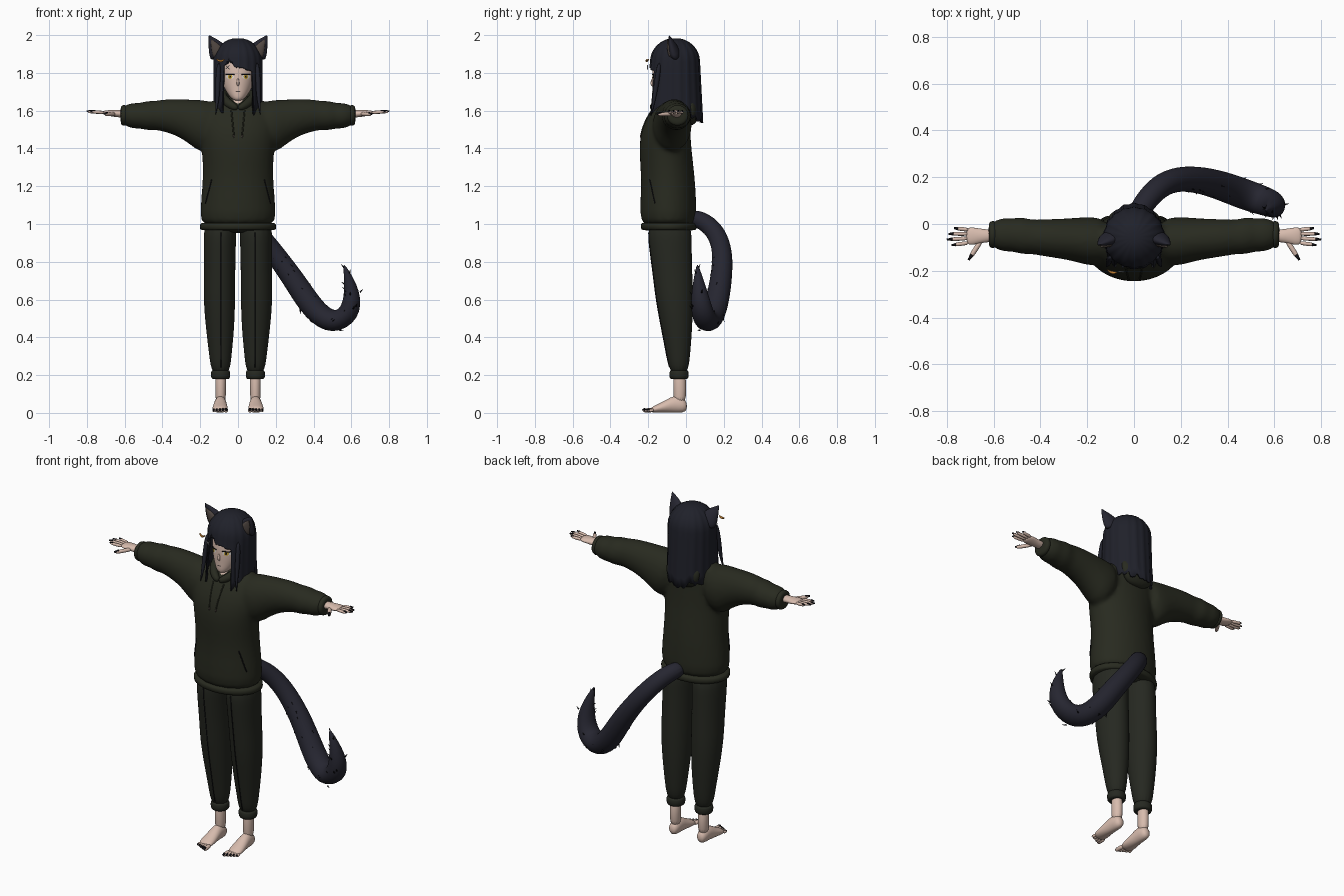
import bpy, bmesh, math, random
from mathutils import Vector as V
from mathutils.bvhtree import BVHTree

random.seed(4)
if "Cube" in bpy.data.objects:
    bpy.data.objects.remove(bpy.data.objects["Cube"])


def material(name, *rgb):
    m = bpy.data.materials.new(name)
    m.use_nodes = True
    m.diffuse_color = (*rgb, 1)
    m.node_tree.nodes["Principled BSDF"].inputs["Base Color"].default_value = (*rgb, 1)
    return m


olive = material("olive cloth", .021, .023, .014)
trouser = material("dark olive cloth", .019, .021, .015)
hair_mat = material("blue black hair", .014, .015, .023)
fur = material("dark blue fur", .019, .019, .03)
skin_mat = material("pale skin", .68, .5, .42)
inner = material("brown grey inner ear", .09, .07, .06)
gold = material("gold iris", .6, .38, .04)
orange = material("orange clip", .5, .2, .03)
black = material("black", .006, .006, .008)
white = material("white", .75, .73, .7)


def ring(c, u, v, n=16):
    steps = [math.tau * i / n for i in range(n)]
    return [c + u * math.cos(t) + v * math.sin(t) for t in steps]


def loft(axis, rows, s=1):
    """Elliptic sections along an axis; each row is position, two centre values, two radii."""
    out = []
    for p, a, b, ru, rv in rows:
        if axis == "x":
            out.append(ring(V((p * s, a, b)), V((0, ru, 0)), V((0, 0, rv))))
        elif axis == "y":
            out.append(ring(V((a * s, p, b)), V((ru, 0, 0)), V((0, 0, rv))))
        else:
            out.append(ring(V((a * s, b, p)), V((ru, 0, 0)), V((0, rv, 0))))
    return out


def sweep(pts, radii, n=10):
    """Round sections following a path."""
    pts = [V(p) for p in pts]
    out, u = [], None
    for i, p in enumerate(pts):
        t = (pts[min(i + 1, len(pts) - 1)] - pts[max(i - 1, 0)]).normalized()
        if u is None:
            u = t.orthogonal()
        u = (u - t * u.dot(t)).normalized()
        out.append(ring(p, u * radii[i], t.cross(u) * radii[i], n))
    return out


def skin(name, tubes, mat, subdiv=1, caps=True):
    """One mesh object from any number of ring stacks."""
    bm = bmesh.new()
    for rings in tubes:
        vs = [[bm.verts.new(p) for p in r] for r in rings]
        n = len(vs[0])
        for a, b in zip(vs, vs[1:]):
            for i in range(n):
                bm.faces.new((a[i], a[(i + 1) % n], b[(i + 1) % n], b[i]))
        bm.faces.new(vs[0])
        if caps:
            bm.faces.new(vs[-1])
    bmesh.ops.recalc_face_normals(bm, faces=bm.faces)
    me = bpy.data.meshes.new(name)
    bm.to_mesh(me)
    bm.free()
    me.shade_smooth()
    me.materials.append(mat)
    ob = bpy.data.objects.new(name, me)
    bpy.context.collection.objects.link(ob)
    if subdiv:
        m = ob.modifiers.new("Subdivision", "SUBSURF")
        m.levels = m.render_levels = subdiv
    return ob


def front_of(ob):
    """Function that drops a point onto the front of an object."""
    tree = BVHTree.FromObject(ob, bpy.context.evaluated_depsgraph_get())

    def put(x, z, lift=.002):
        hit = tree.ray_cast(V((x, -2, z)), V((0, 1, 0)))[0]
        return V((x, (hit.y if hit is not None else -.15) - lift, z))
    return put


def line(name, put, a, b, r, mat, n=12):
    pts = [put(*(V(a).lerp(V(b), i / n))) for i in range(n + 1)]
    return skin(name, [sweep(pts, [r] * (n + 1), 6)], mat, 0)


def decal(name, put, x, z, rx, rz, mat, lift):
    outline = [V((x + rx * k * math.cos(t), z + rz * k * math.sin(t)))
               for k in (.5, 1) for t in [math.tau * i / 16 for i in range(16)]]
    pts = [put(p.x, p.y, lift) for p in outline]
    return skin(name, [[pts[:16], pts[16:]]], mat, 0, caps=False)


def digit(a, b, r):
    a, b = V(a), V(b)
    finger = sweep([a, a.lerp(b, .5), a.lerp(b, .85), b], [r, r, r * .9, r * .4], 8)
    up = V((0, 0, r * .55))
    nail = sweep([a.lerp(b, .78) + up, a.lerp(b, 1.04) + up * .5], [r * .6, r * .45], 6)
    return finger, nail


# Hoodie: body and both sleeves fused into one soft cloth surface
torso = loft("z", [(.975, 0, -.09, .2, .145), (1.05, 0, -.094, .208, .155), (1.2, 0, -.093, .193, .147),
                   (1.3, 0, -.1, .19, .144), (1.4, 0, -.11, .197, .142), (1.48, 0, -.108, .21, .135),
                   (1.55, 0, -.098, .21, .12), (1.62, 0, -.075, .18, .1), (1.66, 0, -.065, .13, .07),
                   (1.68, 0, -.06, .07, .05)])
sleeve = [(.1, -.075, 1.54, .1, .11), (.19, -.075, 1.51, .11, .15), (.25, -.067, 1.54, .095, .122),
          (.33, -.062, 1.567, .086, .097), (.4, -.058, 1.575, .08, .087), (.44, -.055, 1.575, .074, .077),
          (.48, -.05, 1.574, .084, .082), (.52, -.047, 1.573, .07, .067), (.56, -.046, 1.573, .077, .072),
          (.585, -.045, 1.575, .062, .058), (.615, -.045, 1.575, .058, .055)]
hoodie = skin("hoodie", [torso, loft("x", sleeve), loft("x", sleeve, -1)], olive)
remesh = hoodie.modifiers.new("Fuse", "REMESH")
remesh.mode, remesh.voxel_size, remesh.use_smooth_shade = "VOXEL", .012, True
soft = hoodie.modifiers.new("Soften", "SMOOTH")
soft.factor, soft.iterations = .5, 6
skin("hoodie_hem", [loft("z", [(.965, 0, -.09, .198, .143), (.97, 0, -.09, .207, .151),
                               (1, 0, -.091, .209, .154), (1.01, 0, -.091, .2, .147)])], olive)
collar = [(0, -.185, 1.61), (.05, -.16, 1.635), (.085, -.1, 1.67), (.085, -.03, 1.68), (0, .02, 1.67)]
collar += [(-x, y, z) for x, y, z in collar[-2::-1]]
skin("hood_collar", [sweep(collar, [.018, .024, .028, .035, .04, .035, .028, .024, .018])], olive, 2)
skin("hood_back", [loft("z", [(1.52, 0, .02, .05, .02), (1.56, 0, .03, .1, .04), (1.62, 0, .03, .115, .045),
                              (1.68, 0, .01, .09, .04)])], olive, 2)
on_hoodie = front_of(hoodie)

# Trousers, with a small seat that joins the legs under the hem
leg = [(1.03, .092, -.088, .09, .12), (.9, .097, -.083, .087, .115), (.75, .097, -.071, .084, .106),
       (.6, .099, -.06, .086, .1), (.45, .095, -.048, .077, .083), (.3, .093, -.039, .06, .062),
       (.2, .092, -.037, .048, .047)]
skin("trouser_seat", [loft("z", [(.95, 0, -.088, .12, .09), (.98, 0, -.088, .18, .12),
                                 (1.08, 0, -.09, .18, .13)])], trouser)

# Neck and head
skin("neck", [loft("z", [(1.58, 0, -.115, .05, .06), (1.62, 0, -.11, .05, .06), (1.65, 0, -.09, .045, .052),
                         (1.74, 0, -.075, .042, .045)])], skin_mat)
face = skin("face", [loft("z", [(1.652, 0, -.15, .018, .018), (1.67, 0, -.127, .043, .053),
                                (1.71, 0, -.1, .07, .08), (1.75, 0, -.085, .086, .097), (1.8, 0, -.075, .094, .106),
                                (1.86, 0, -.065, .096, .11), (1.92, 0, -.06, .075, .085),
                                (1.95, 0, -.06, .04, .05)])], skin_mat, 2)
on_face = front_of(face)
skin("nose", [sweep([on_face(0, 1.775, -.004), on_face(0, 1.745, .006), on_face(0, 1.73, -.004)],
                    [.004, .009, .006])], skin_mat)
decal("mouth", on_face, 0, 1.702, .014, .003, inner, .002)

# Hair: a dome flowing into a curtain with jagged ends, short over the face
COLUMNS = 72


def hair_end(a):
    jag = random.uniform(0, .035)
    if abs(a) < 37:
        return 1.82 - a * .0005 + .03 * math.exp(-((a + 20) / 7) ** 2) + jag * .4
    return (1.57 if abs(a) < 60 else 1.57 - .04 * (abs(a) - 60) / 120) + jag


angles = [i * 360 / COLUMNS - 180 for i in range(COLUMNS)]
ends = [hair_end(a) for a in angles]


def hair_point(a, end, r, z, drop):
    t = math.radians(a)
    r *= 1 + .018 * math.cos(t * 18)
    flare = 1 + drop * (.3 if abs(a) < 90 else .12)
    return V((.13 * r * math.sin(t), -.058 - .13 * r * math.cos(t) * flare, z))


rows = []
for k in range(1, 9):
    phi = math.radians(k * 11.25)
    rows.append([hair_point(a, e, math.sin(phi), 1.86 + .125 * math.cos(phi), 0) for a, e in zip(angles, ends)])
for k in range(1, 7):
    rows.append([hair_point(a, e, 1, z, (1.86 - z) / .3) for a, e in zip(angles, ends)
                 for z in [1.86 + (e - 1.86) * k / 6]])
hair = skin("hair", [rows], hair_mat, 0, caps=False)
thick = hair.modifiers.new("Thickness", "SOLIDIFY")
thick.thickness, thick.offset = .01, -1

# Clip and pins in the fringe
skin("hair_clip", [sweep([(-.115, -.195, 1.875), (-.1, -.207, 1.862), (-.085, -.209, 1.862), (-.07, -.207, 1.874)],
                         [.002, .007, .007, .002])], orange)
skin("hair_pins", [sweep([(-.065, -.203, 1.84), (-.045, -.205, 1.82)], [.002] * 2, 6),
                   sweep([(-.045, -.205, 1.84), (-.065, -.203, 1.82)], [.002] * 2, 6)], white, 0)


def ear_rings(s, size, shift):
    base, tip = V((.097 * s, -.055 + shift, 1.89)), V((.154 * s, -.09 + shift, 1.999))
    out = []
    for t, k in ((0, 1), (.3, .9), (.65, .52), (.9, .16), (1, .03)):
        c = base.lerp(tip, t * size ** .5)
        out.append(ring(c, V((.044 * s, 0, -.036)) * k * size, V((0, .032, 0)) * k * size))
    return out


# Parts that come in pairs
for s, side in ((1, "left_"), (-1, "right_")):
    skin(side + "ear", [ear_rings(s, 1, 0)], fur)
    skin(side + "ear_inside", [ear_rings(s, .66, -.017)], inner)
    # Eye
    x = .042 * s
    decal(side + "eye_white", on_face, x, 1.78, .021, .012, white, .002)
    decal(side + "iris", on_face, x, 1.78, .012, .012, gold, .004)
    decal(side + "pupil", on_face, x, 1.78, .004, .007, black, .006)
    line(side + "lash", on_face, (x - .022, 1.791), (x + .022, 1.791), .003, black, 6)
    # Face-framing lock
    skin(side + "front_lock", [sweep([(.1 * s, -.14, 1.86), (.108 * s, -.155, 1.75), (.108 * s, -.17, 1.66),
                                      (.12 * s, -.185, 1.57)], [.012, .015, .011, .001])], hair_mat)
    # Hoodie details
    line(side + "pocket_slit", on_hoodie, (.14 * s, 1.235), (.172 * s, 1.11), .003, black)
    line(side + "drawstring", on_hoodie, (.035 * s, 1.6), (.022 * s, 1.47), .004, olive)
    line(side + "drawstring_tip", on_hoodie, (.022 * s, 1.47), (.021 * s, 1.457), .004, inner, 2)
    skin(side + "sleeve_cuff", [loft("x", [(.59, -.045, 1.575, .053, .05), (.597, -.045, 1.575, .06, .057),
                                           (.618, -.045, 1.575, .058, .055), (.622, -.045, 1.577, .04, .035)], s)],
         olive)
    # Trouser leg
    trouser_leg = skin(side + "trouser_leg", [loft("z", leg, s)], trouser, 2)
    line(side + "trouser_seam", front_of(trouser_leg), (.09 * s, .955), (.09 * s, .24), .0025, black)
    skin(side + "trouser_cuff", [loft("z", [(.178, .092, -.037, .044, .044), (.183, .092, -.037, .052, .052),
                                            (.22, .092, -.037, .053, .053), (.228, .092, -.037, .045, .045)], s)],
         trouser)
    # Hand
    palm = loft("x", [(.59, -.05, 1.582, .027, .023), (.65, -.051, 1.585, .029, .019),
                      (.69, -.052, 1.588, .04, .015), (.72, -.052, 1.59, .036, .009)], s)
    digits = [digit(((.705) * s, y, 1.59), (tip * s, end, 1.594), .0095) for y, tip, end in
              ((-.08, .777, -.09), (-.061, .797, -.066), (-.042, .79, -.042), (-.025, .767, -.018))]
    digits.append(digit((.65 * s, -.065, 1.583), (.705 * s, -.15, 1.58), .012))
    skin(side + "hand", [palm] + [d[0] for d in digits], skin_mat)
    skin(side + "finger_nails", [d[1] for d in digits], black, 0)
    # Foot
    ankle = loft("z", [(.22, .092, -.037, .033, .037), (.13, .092, -.031, .027, .033), (.04, .092, -.035, .03, .034)], s)
    sole = loft("y", [(.006, .092, .035, .018, .02), (-.015, .092, .04, .031, .04), (-.06, .093, .048, .033, .048),
                      (-.1, .094, .036, .037, .036), (-.15, .095, .023, .043, .023), (-.19, .095, .015, .038, .013)], s)
    toes = [digit(((.065 + i * .0155) * s, -.17, .016), ((.063 + i * .0165) * s, -.228 + .008 * i, .011),
                  .013 - .001 * i) for i in range(5)]
    skin(side + "foot", [ankle, sole] + [t[0] for t in toes], skin_mat)
    skin(side + "toe_nails", [t[1] for t in toes], black, 0)

# Tail with scattered tufts of fur
path = [V(p) for p in ((0, .02, 1.04), (.05, .1, 1.015), (.11, .165, .95), (.19, .197, .85), (.3, .187, .7),
                       (.4, .155, .54), (.505, .115, .468), (.597, .085, .525), (.61, .07, .64), (.56, .06, .79))]
radii = [.045, .049, .052, .054, .06, .066, .068, .062, .046, .004]
skin("tail", [sweep(path, radii, 14)], fur, 2)
tufts = []
for _ in range(36):
    i, t = random.randint(3, 8), random.random()
    along = (path[i + 1] - path[i]).normalized()
    out = V([random.uniform(-1, 1) for _ in range(3)]).cross(along).normalized()
    root = path[i].lerp(path[i + 1], t) + out * (radii[i] + (radii[i + 1] - radii[i]) * t) * .85
    tufts.append(sweep([root, root + out * .014 + along * .02], [.005, .0005], 5))
skin("tail_tufts", tufts, black, 0)
